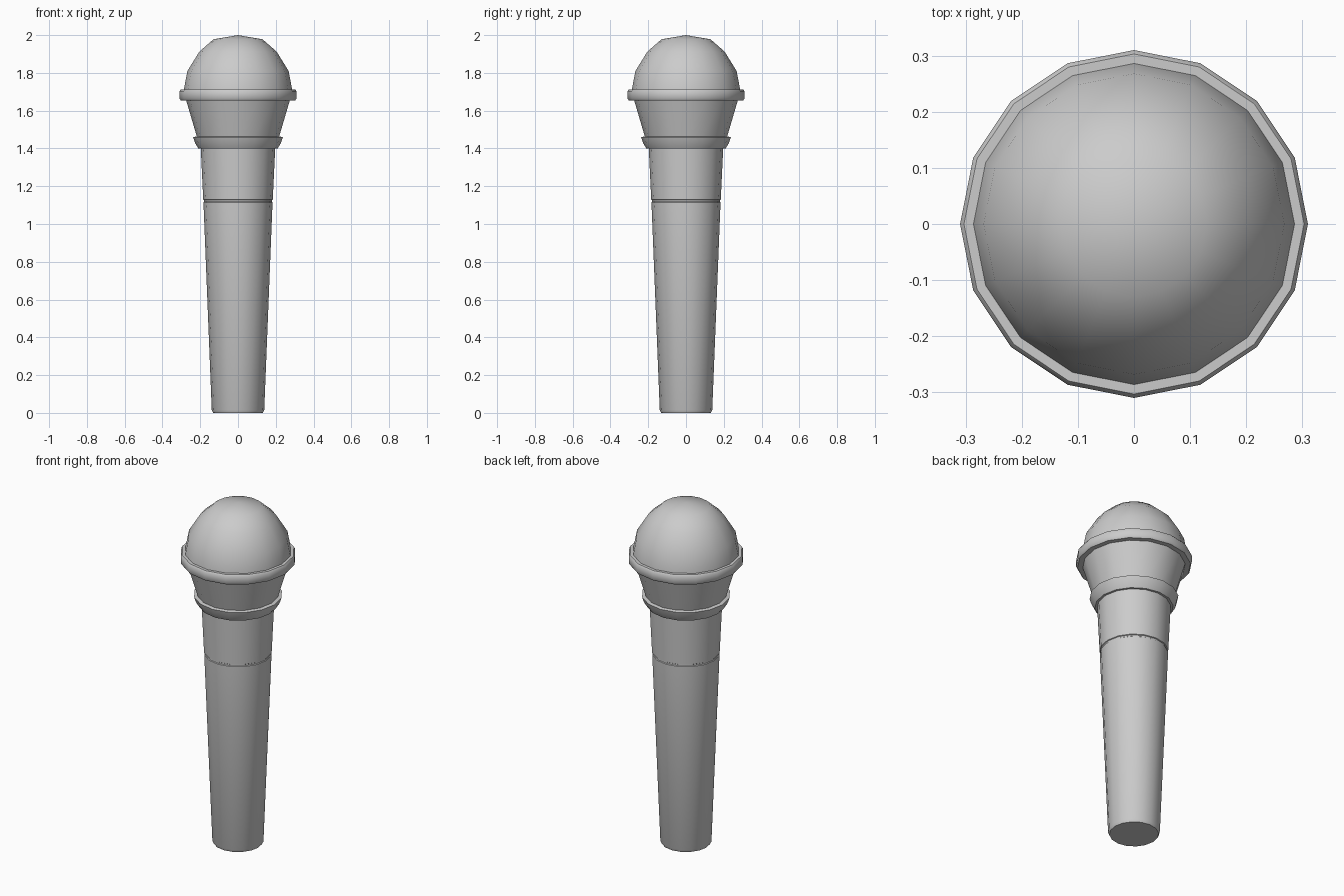
import bpy
import math

SIDES = 16

if "Cube" in bpy.data.objects:
    bpy.data.objects.remove(bpy.data.objects["Cube"], do_unlink=True)

# One plain grey for the whole microphone
grey = bpy.data.materials.new("plain_grey")
grey.use_nodes = True
colour = (0.6, 0.6, 0.6, 1)
grey.diffuse_color = colour
grey.node_tree.nodes["Principled BSDF"].inputs["Base Color"].default_value = colour


def lathe(name, profile, closed=False, angle=35):
    """Spin a (radius, height) profile, listed bottom to top, round the z axis."""
    verts, faces, rings = [], [], []
    for r, z in profile:
        count = SIDES if r > 0 else 1
        first = len(verts)
        rings.append([first + i % count for i in range(SIDES)])
        for i in range(count):
            a = 2 * math.pi * i / SIDES
            verts.append((r * math.cos(a), r * math.sin(a), z))
    pairs = list(zip(rings, rings[1:]))
    if closed:
        pairs.append((rings[-1], rings[0]))
    for low, high in pairs:
        for i in range(SIDES):
            j = (i + 1) % SIDES
            face = [low[i], low[j], high[j], high[i]]
            faces.append(list(dict.fromkeys(face)))
    mesh = bpy.data.meshes.new(name)
    mesh.from_pydata(verts, [], faces)
    mesh.materials.append(grey)
    obj = bpy.data.objects.new(name, mesh)
    bpy.context.collection.objects.link(obj)
    bpy.ops.object.select_all(action="DESELECT")
    obj.select_set(True)
    bpy.context.view_layer.objects.active = obj
    bpy.ops.object.shade_smooth_by_angle(angle=math.radians(angle))
    return obj


# Tapered grip with a flat base and a fine seam below the neck
lathe("handle", [(0, 0), (0.132, 0), (0.139, 0.015), (0.183, 1.115),
                 (0.179, 1.118), (0.179, 1.126), (0.184, 1.129),
                 (0.197, 1.4), (0, 1.4)])

# Flared collar where the grip meets the head
lathe("collar", [(0.19, 1.4), (0.21, 1.4), (0.228, 1.43), (0.238, 1.46),
                 (0.21, 1.465)], closed=True)

# Lower half of the head
lathe("head_cone", [(0, 1.42), (0.205, 1.42), (0.217, 1.46), (0.276, 1.66),
                    (0, 1.66)])

# Band around the widest part of the head
lathe("head_band", [(0.27, 1.655), (0.303, 1.655), (0.31, 1.665),
                    (0.31, 1.703), (0.303, 1.713), (0.27, 1.713)], closed=True)

# Rounded grille dome
lathe("grille_dome", [(0, 1.69), (0.288, 1.69), (0.286, 1.715), (0.268, 1.81),
                      (0.205, 1.912), (0.13, 1.978), (0, 2.0)])
